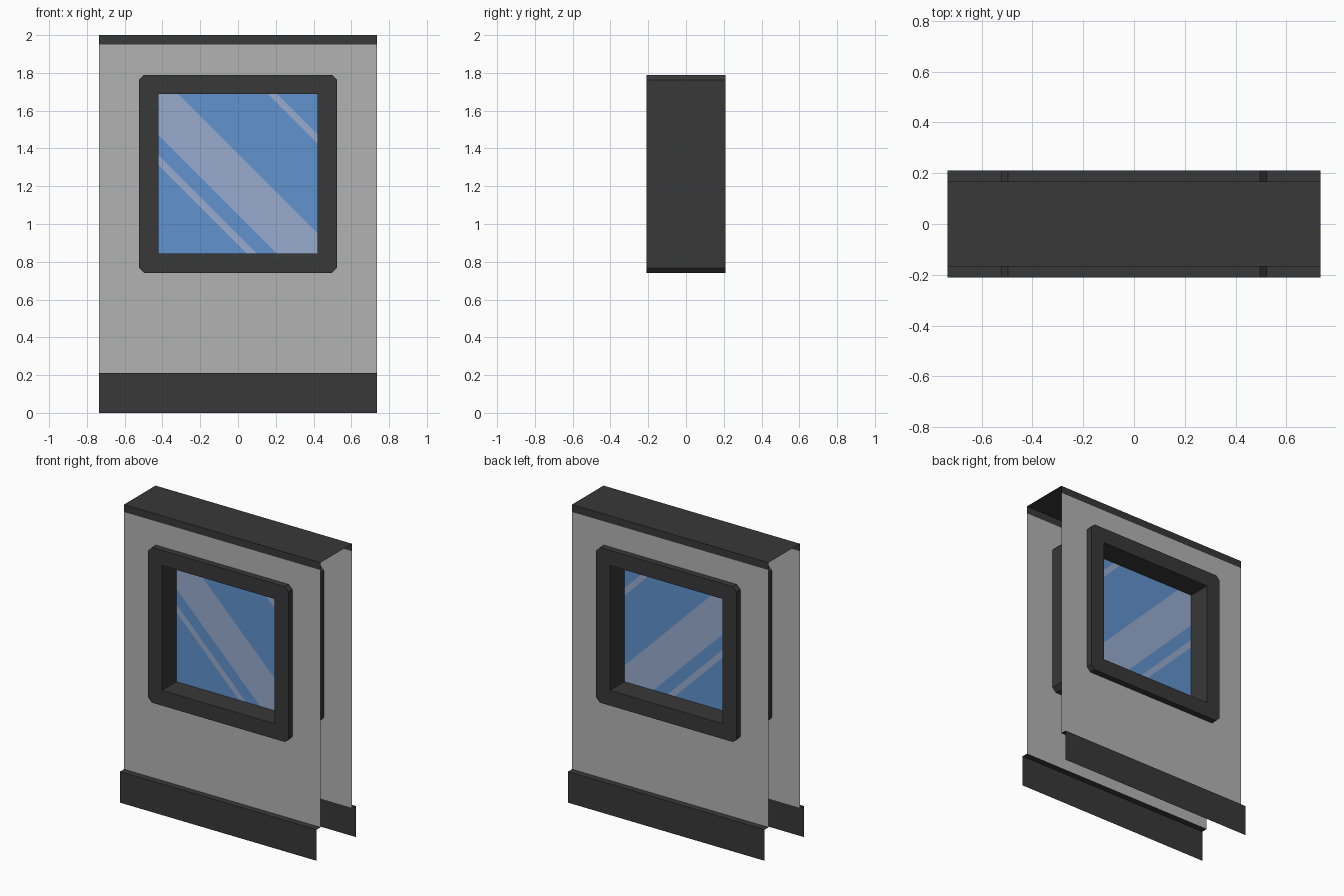
import bpy, bmesh
from mathutils import Vector

if "Cube" in bpy.data.objects:
    bpy.data.objects.remove(bpy.data.objects["Cube"])

HALF_W, WALL_Y, FRONT_Y, GLASS_Y = 0.735, -0.168, -0.21, -0.055
WIN_Z, WIN_OUT, WIN_IN, CHAMFER = 1.265, 0.525, 0.422, 0.028


def material(name, rgb):
    m = bpy.data.materials.new(name)
    m.diffuse_color = (*rgb, 1)
    m.use_nodes = True
    m.node_tree.nodes["Principled BSDF"].inputs["Base Color"].default_value = m.diffuse_color
    return m


dark = material("dark_trim", (0.04, 0.04, 0.04))
grey = material("wall_grey", (0.45, 0.45, 0.45))
blue = material("glass_blue", (0.12, 0.29, 0.62))
pale = material("glass_streak", (0.31, 0.41, 0.62))


def finish(name, bm, *mats):
    """Turn a front half into an object mirrored to the back."""
    me = bpy.data.meshes.new(name)
    bm.to_mesh(me)
    bm.free()
    for m in mats:
        me.materials.append(m)
    ob = bpy.data.objects.new(name, me)
    bpy.context.collection.objects.link(ob)
    mod = ob.modifiers.new("front_to_back", "MIRROR")
    mod.use_axis = (False, True, False)
    return ob


def rect(x, z0, z1):
    return [(-x, z0), (x, z0), (x, z1), (-x, z1)]


def octagon(a, c):
    pts = [(-a, c - a), (c - a, -a), (a - c, -a), (a, c - a),
           (a, a - c), (a - c, a), (c - a, a), (-a, a - c)]
    return [(x, z + WIN_Z) for x, z in pts]


def verts(bm, pts, y):
    return [bm.verts.new((x, y, z)) for x, z in pts]


def ring(bm, octo, quad, flip):
    """Flat ring between an octagon and a rectangle."""
    for k in range(4):
        side = [octo[2 * k + 1], octo[(2 * k + 2) % 8], quad[(k + 1) % 4], quad[k]]
        corner = [octo[2 * k], octo[2 * k + 1], quad[k]]
        for f in (side, corner):
            bm.faces.new(f[::-1] if flip else f)


def tunnel(bm, a, b, flip):
    """Side walls joining two matching loops."""
    for i in range(len(a)):
        j = (i + 1) % len(a)
        f = [a[i], b[i], b[j], a[j]]
        bm.faces.new(f[::-1] if flip else f)


def sheet(name, profile, mat):
    """Thin folded sheet: (y, z) profile swept across the width."""
    bm = bmesh.new()
    rows = [[bm.verts.new((x, y, z)) for x in (-HALF_W, HALF_W)] for y, z in profile]
    for p, q in zip(rows, rows[1:]):
        bm.faces.new((p[0], p[1], q[1], q[0]))
    return finish(name, bm, mat)


# wall panels with window opening
bm = bmesh.new()
ring(bm, verts(bm, octagon(WIN_OUT, CHAMFER), WALL_Y),
     verts(bm, rect(HALF_W, 0.21, 1.95), WALL_Y), True)
finish("wall_panels", bm, grey)

# stepped skirting and top cap
sheet("skirting", [(FRONT_Y, 0), (FRONT_Y, 0.21), (WALL_Y, 0.21)], dark)
sheet("top_cap", [(WALL_Y, 1.95), (WALL_Y, 2), (0, 2)], dark)

# window frame running through the full depth
bm = bmesh.new()
outer, inner = octagon(WIN_OUT, CHAMFER), rect(WIN_IN, WIN_Z - WIN_IN, WIN_Z + WIN_IN)
of, nf = verts(bm, outer, FRONT_Y), verts(bm, inner, FRONT_Y)
ring(bm, of, nf, False)
tunnel(bm, of, verts(bm, outer, 0), False)
tunnel(bm, nf, verts(bm, inner, 0), True)
finish("window_frame", bm, dark)

# glass panes, cut along the diagonal reflection streaks
streaks = [(0.89, 0.943), (1.048, 1.373), (1.847, 1.897)]
bm = bmesh.new()
bm.faces.new(verts(bm, inner, GLASS_Y))
for c in sum(streaks, ()):
    bmesh.ops.bisect_plane(bm, geom=bm.verts[:] + bm.edges[:] + bm.faces[:],
                           plane_co=Vector((0, 0, c)), plane_no=Vector((1, 0, 1)))
for f in bm.faces:
    m = f.calc_center_median()
    f.material_index = int(any(a < m.x + m.z < b for a, b in streaks))
finish("glass_panes", bm, blue, pale)
